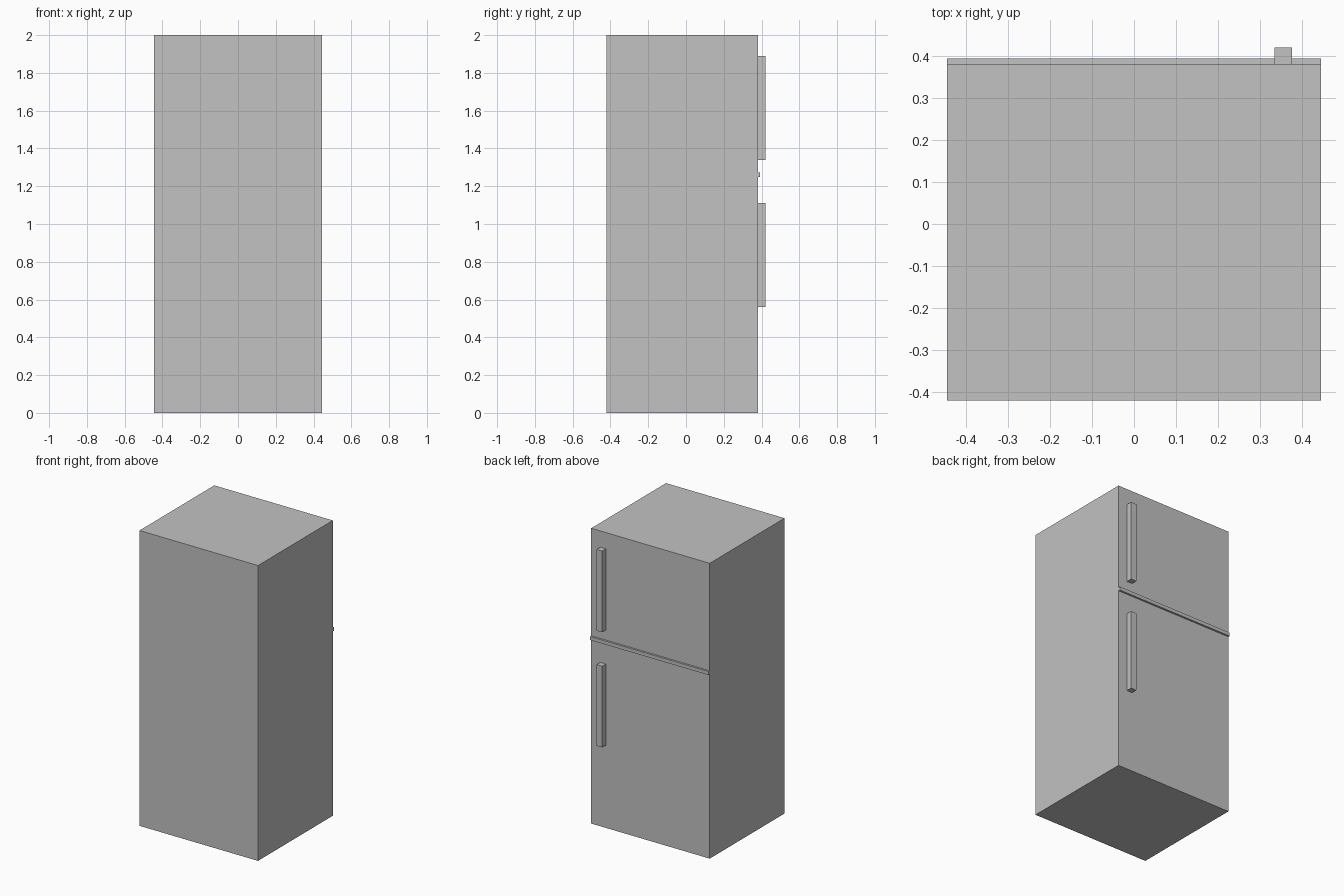
import bpy

if "Cube" in bpy.data.objects:
    bpy.data.objects.remove(bpy.data.objects["Cube"])

# Single light grey finish
grey = bpy.data.materials.new("light_grey")
grey.diffuse_color = (0.54, 0.54, 0.54, 1)
grey.use_nodes = True
grey.node_tree.nodes["Principled BSDF"].inputs["Base Color"].default_value = grey.diffuse_color


def box(name, x, y, z):
    """Box spanning the given (min, max) ranges."""
    bpy.ops.mesh.primitive_cube_add(size=1)
    ob = bpy.context.object
    ob.name = name
    ob.location = [(a + b) / 2 for a, b in (x, y, z)]
    ob.scale = [b - a for a, b in (x, y, z)]
    bpy.ops.object.transform_apply(location=True, rotation=False, scale=True)
    ob.data.materials.append(grey)
    return ob


HALF_W = 0.444
BACK, DOOR = -0.42, 0.38

# Cabinet
box("cabinet", (-HALF_W, HALF_W), (BACK, DOOR), (0, 2))

# Trim strip dividing the two doors
box("door_divider", (-HALF_W, HALF_W), (DOOR, 0.393), (1.248, 1.272))

# Door handles
for name, bottom in (("lower_handle", 0.56), ("upper_handle", 1.34)):
    box(name, (0.334, 0.376), (DOOR, 0.42), (bottom, bottom + 0.55))
